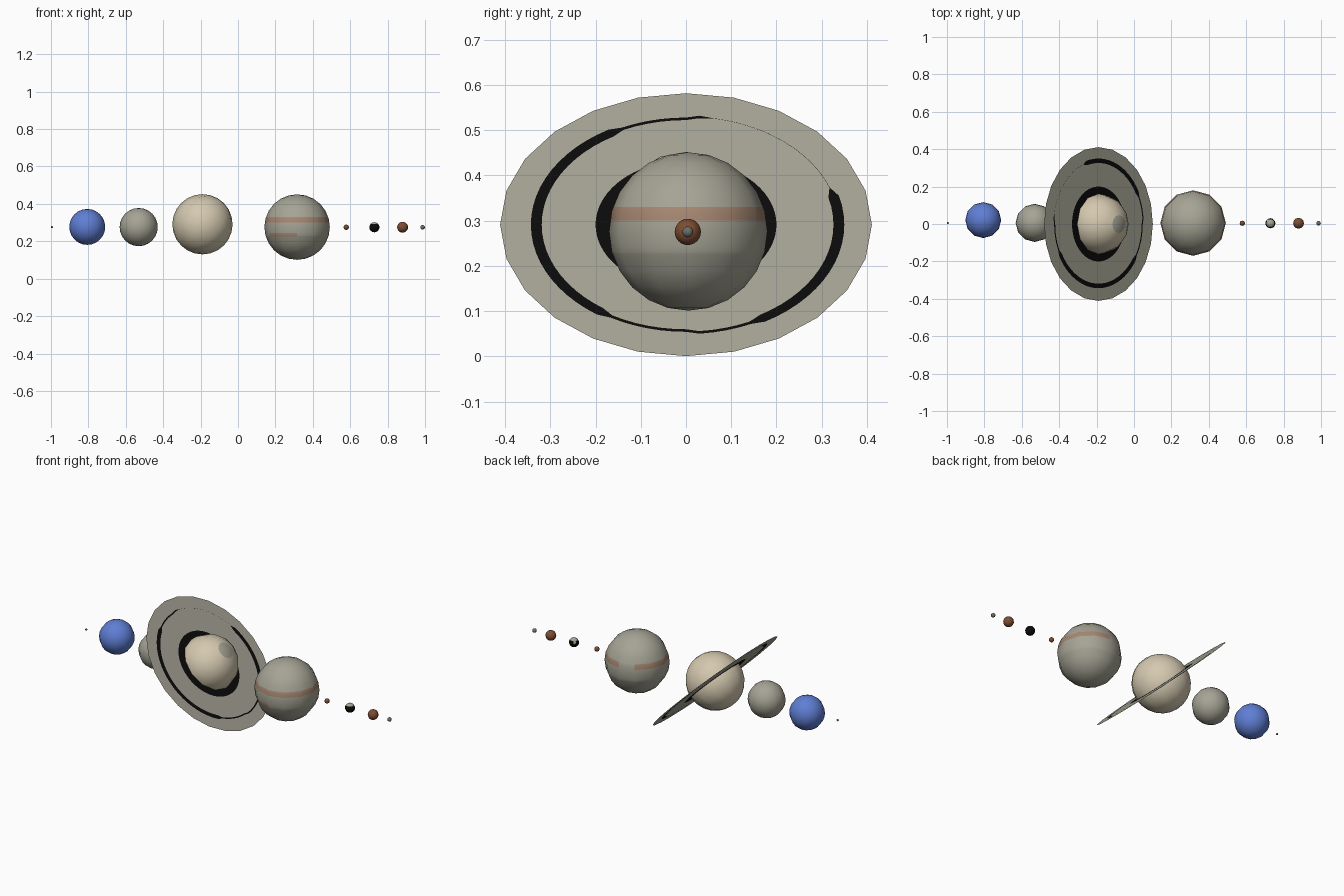
import bpy, bmesh, math
from mathutils import Vector, Matrix

if "Cube" in bpy.data.objects:
    bpy.data.objects.remove(bpy.data.objects["Cube"])


def material(name, rgb):
    m = bpy.data.materials.new(name)
    m.diffuse_color = (*rgb, 1)
    m.use_nodes = True
    m.node_tree.nodes["Principled BSDF"].inputs["Base Color"].default_value = m.diffuse_color
    return m


GREY = material("warm grey", (0.38, 0.37, 0.30))
STRIPE = material("dusty orange", (0.38, 0.24, 0.165))
TAN = material("pale tan", (0.66, 0.58, 0.43))
BLUE = material("blue", (0.115, 0.21, 0.66))
BROWN = material("rust brown", (0.21, 0.075, 0.032))
BLACK = material("black", (0.003, 0.003, 0.003))
DARK = material("dark grey", (0.16, 0.16, 0.14))


def finish(name, bm, mats, smooth=True):
    me = bpy.data.meshes.new(name)
    for f in bm.faces:
        f.smooth = smooth
    bm.to_mesh(me)
    bm.free()
    for m in mats:
        me.materials.append(m)
    ob = bpy.data.objects.new(name, me)
    bpy.context.collection.objects.link(ob)
    return ob


def ball(name, loc, r, mats, cuts=(), rule=None, tilt=0):
    """Twelve-sided ball; cuts are unit heights, rule picks the face colour."""
    bm = bmesh.new()
    bmesh.ops.create_uvsphere(bm, u_segments=12, v_segments=12, radius=1)
    for h in cuts:
        bmesh.ops.bisect_plane(bm, geom=bm.verts[:] + bm.edges[:] + bm.faces[:],
                               plane_co=(0, 0, h), plane_no=(0, 0, 1))
    if rule:
        for f in bm.faces:
            c = f.calc_center_median()
            f.material_index = rule(c, math.degrees(math.atan2(c.y, c.x)) % 360)
    bm.transform(Matrix.Translation(loc) @ Matrix.Rotation(tilt, 4, 'Y') @ Matrix.Scale(r, 4))
    return finish(name, bm, mats)


# Plain planets, left to right
ball("dwarf_planet", (-0.995, 0.005, 0.276), 0.006, [DARK])
ball("blue_planet", (-0.806, 0.021, 0.277), 0.096, [BLUE])
ball("grey_planet", (-0.531, 0.006, 0.276), 0.102, [GREY])
ball("small_red_planet", (0.579, 0.004, 0.275), 0.014, [BROWN])
ball("brown_planet", (0.88, 0.004, 0.275), 0.029, [BROWN])
ball("inner_planet", (0.987, 0.004, 0.275), 0.012, [DARK])


# Largest planet with a broken orange belt and a short second stripe
def belt(c, a):
    if 0.14 < c.z < 0.31 and not 88 < a < 118:
        return 1
    if -0.29 < c.z < -0.18 and 208 < a < 268:
        return 1
    return 0


ball("giant_planet", (0.316, 0.005, 0.276), 0.175, [GREY, STRIPE],
     (0.14, 0.31, -0.18, -0.29), belt)


# Dark planet with grey patches on top and behind
def patches(c, a):
    return 1 if c.z > 0.6 or (c.z > 0.1 and 110 < a < 150) else 0


ball("dark_planet", (0.729, 0.004, 0.275), 0.027, [BLACK, GREY], (0.6, 0.1), patches)

# Ringed planet, tilted 45 degrees, with a grey cap on its upper pole
CENTRE = Vector((-0.19, 0, 0.291))
ball("ringed_planet", CENTRE, 0.161, [TAN, GREY], (0.95,),
     lambda c, a: 1 if c.z > 0.95 else 0, math.radians(45))


# Flat 24-sided ring with a black inner band and an uneven black gap
def gap_half(d):
    if 15 < d < 85:
        return 0.0004
    if 120 <= d <= 235 or d >= 300 or d <= 15:
        return 0.012
    return 0.004


def ring_radii(d):
    mid = 0.338 if d < 90 or d > 270 else 0.331
    h = gap_half(d)
    chord = math.cos(math.radians(7.5)) / math.cos(math.radians(d % 15 - 7.5))
    return (0.12, 0.2, mid - h, mid + h, 0.411 * chord)


bm = bmesh.new()
side = Vector((0, 1, 0))
up = Vector((-1, 0, 1)).normalized()
rows = []
for d in range(0, 360, 5):
    a = math.radians(d)
    rows.append([bm.verts.new(CENTRE + r * (math.cos(a) * side + math.sin(a) * up))
                 for r in ring_radii(d)])
for i, row in enumerate(rows):
    nxt = rows[(i + 1) % len(rows)]
    for k in range(4):
        f = bm.faces.new((row[k], row[k + 1], nxt[k + 1], nxt[k]))
        f.material_index = 1 if k in (0, 2) else 0
finish("planet_ring", bm, [GREY, BLACK], smooth=False)
